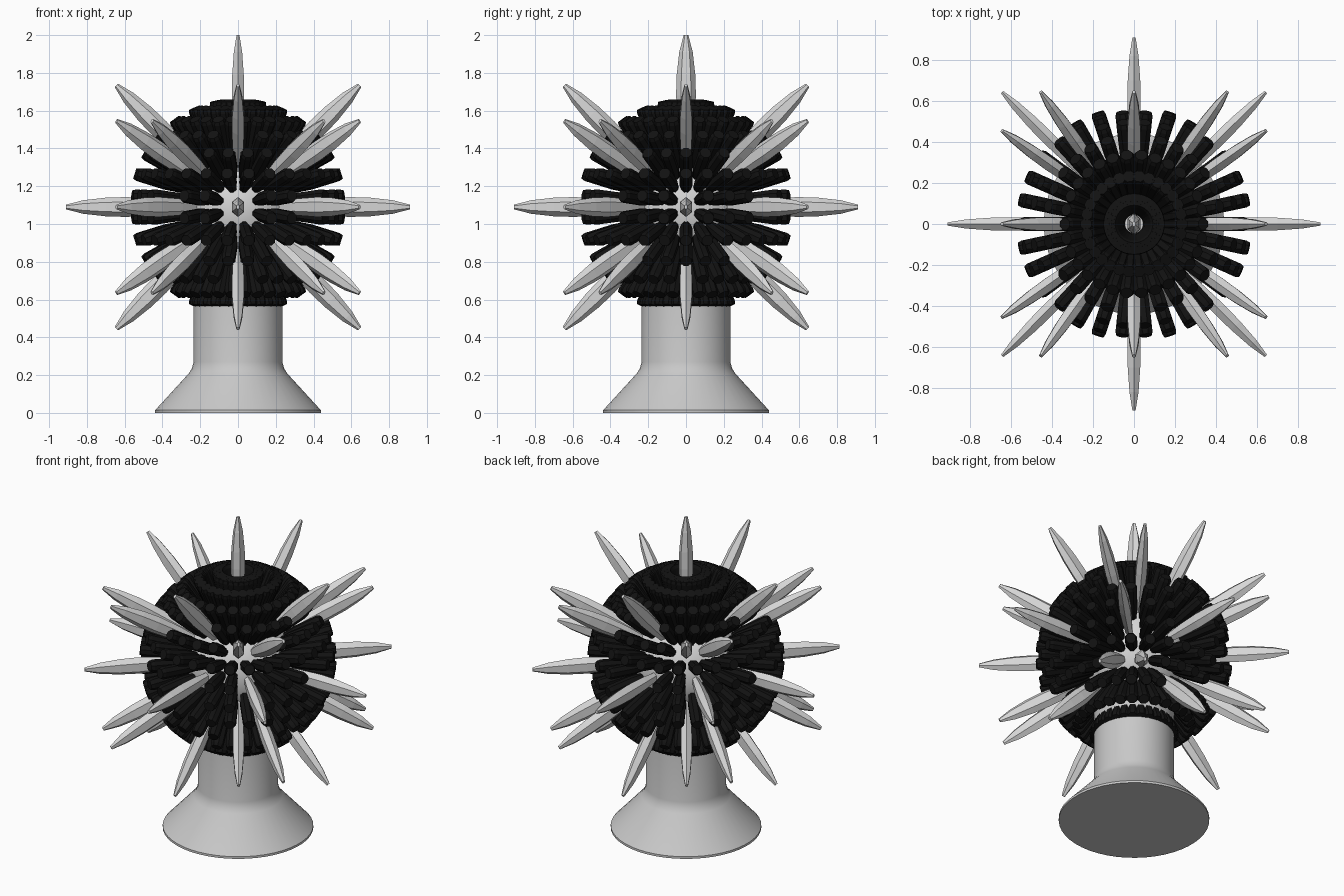
import bpy, bmesh, math
from mathutils import Vector, Matrix

if "Cube" in bpy.data.objects:
    bpy.data.objects.remove(bpy.data.objects["Cube"])

CENTRE = Vector((0, 0, 1.09))


def mat(name, c):
    m = bpy.data.materials.new(name)
    m.diffuse_color = (*c, 1)
    m.use_nodes = True
    m.node_tree.nodes["Principled BSDF"].inputs["Base Color"].default_value = m.diffuse_color
    return m


PALE = mat("pale grey", (0.68, 0.68, 0.68))
GREY = mat("pedestal grey", (0.58, 0.58, 0.58))
BLACK = mat("black", (0.006, 0.006, 0.006))


def finish(bm, name, material, smooth=None):
    bmesh.ops.recalc_face_normals(bm, faces=bm.faces)
    me = bpy.data.meshes.new(name)
    bm.to_mesh(me)
    bm.free()
    ob = bpy.data.objects.new(name, me)
    bpy.context.collection.objects.link(ob)
    me.materials.append(material)
    if smooth:
        bpy.ops.object.select_all(action='DESELECT')
        ob.select_set(True)
        bpy.context.view_layer.objects.active = ob
        bpy.ops.object.shade_smooth_by_angle(angle=math.radians(smooth))
    return ob


def loft(bm, profile, sides, matrix, sx=1.0, sy=1.0):
    """Closed lathe along local z from (radius, z) pairs."""
    rings = []
    for r, z in profile:
        rings.append([bm.verts.new(matrix @ Vector((
            r * sx * math.cos(math.tau * (i + 0.5) / sides),
            r * sy * math.sin(math.tau * (i + 0.5) / sides), z)))
            for i in range(sides)])
    for a, b in zip(rings, rings[1:]):
        for i in range(sides):
            j = (i + 1) % sides
            bm.faces.new((a[i], a[j], b[j], b[i]))
    bm.faces.new(rings[0][::-1])
    bm.faces.new(rings[-1])


def radial(d):
    """Frame at the centre, local z along d, local y as upright as possible."""
    z = d.normalized()
    up = Vector((0, 1, 0)) if abs(z.z) > 0.99 else Vector((0, 0, 1))
    x = up.cross(z).normalized()
    y = z.cross(x)
    return Matrix.Translation(CENTRE) @ Matrix((x, y, z)).transposed().to_4x4()


# flared pedestal
bm = bmesh.new()
loft(bm, [(0.44, 0), (0.44, 0.014), (0.262, 0.208), (0.245, 0.235),
          (0.235, 0.27), (0.235, 0.86)], 48, Matrix.Identity(4))
finish(bm, "pedestal", GREY, 35)

# round core
bm = bmesh.new()
bmesh.ops.create_uvsphere(bm, u_segments=32, v_segments=16, radius=0.33,
                          matrix=Matrix.Translation(CENTRE))
finish(bm, "core", PALE, 40)

# spike directions: axes, edge diagonals and two corner families
h = math.sqrt(0.5)
dirs = [Vector(v) for v in ((1, 0, 0), (-1, 0, 0), (0, 1, 0), (0, -1, 0), (0, 0, 1))]
for a in (-1, 1):
    for b in (-1, 1):
        dirs += [Vector((a * h, b * h, 0)), Vector((a * h, 0, b * h)), Vector((0, a * h, b * h))]
        for c in (-1, 1):
            dirs += [Vector((a * h, b * 0.5, c * 0.5)), Vector((a * 0.5, b * h, c * 0.5))]

# long faceted spikes
bm = bmesh.new()
for d in dirs:
    loft(bm, [(0.024, 0.28), (0.042, 0.44), (0.05, 0.59), (0.047, 0.7),
              (0.034, 0.82), (0.012, 0.91)], 6, radial(d), 0.75, 1.05)
finish(bm, "spikes", PALE)

# black rods in rows of latitude, leaving room around each spike
bm = bmesh.new()
for row in range(14):
    el = math.radians(-78 + 12 * row)
    for k in range(30):
        az = math.radians(12 * k)
        d = Vector((math.cos(el) * math.cos(az), math.cos(el) * math.sin(az), math.sin(el)))
        if min(d.angle(s) for s in dirs) < math.radians(8.6):
            continue
        loft(bm, [(0.024, 0.31), (0.036, 0.4), (0.038, 0.555), (0.031, 0.575)],
             8, radial(d))
finish(bm, "rods", BLACK)
